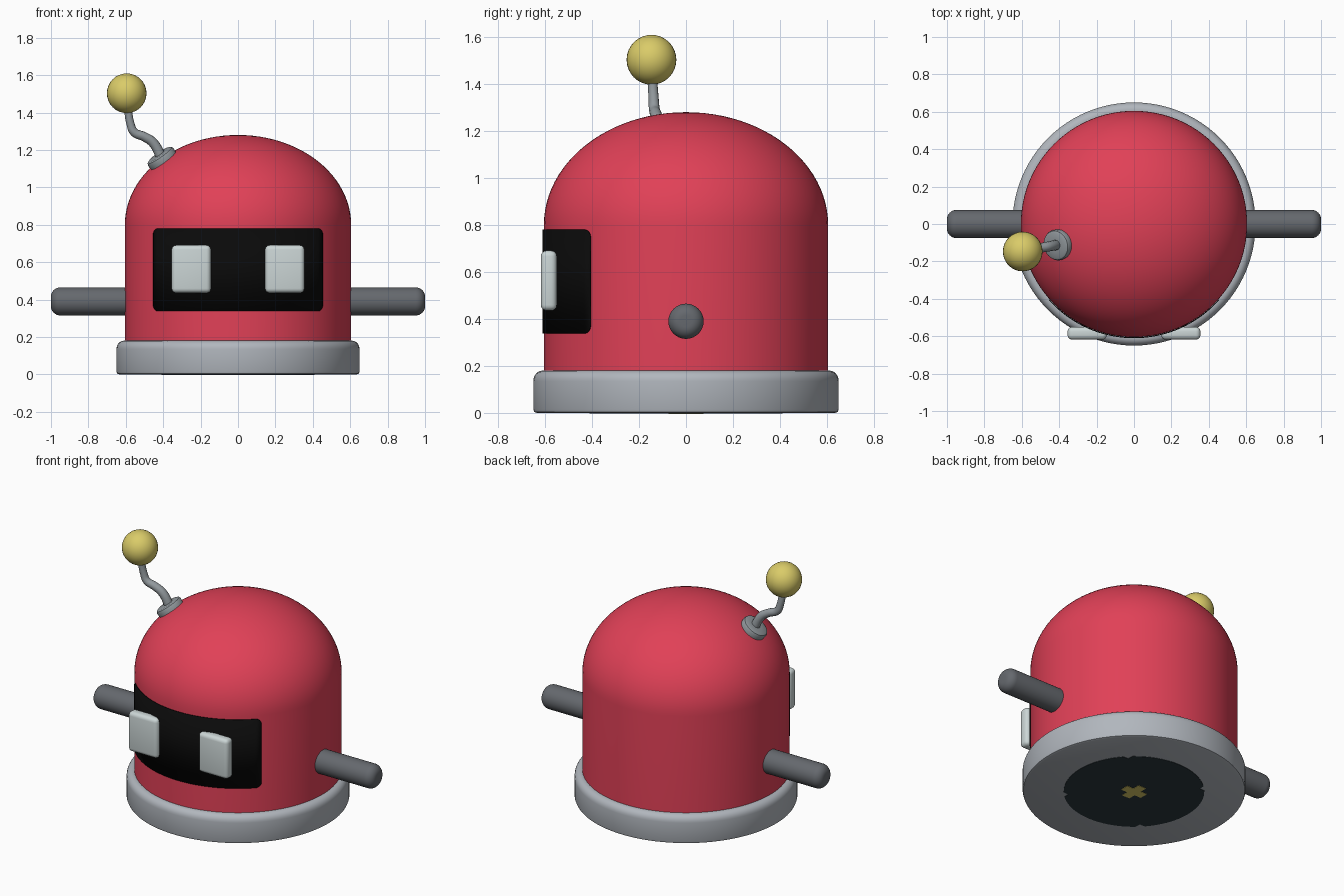
import bpy, bmesh
from math import sin, cos, pi, asin, sqrt
from mathutils import Vector

if "Cube" in bpy.data.objects:
    bpy.data.objects.remove(bpy.data.objects["Cube"], do_unlink=True)


def material(name, rgb):
    m = bpy.data.materials.new(name)
    m.use_nodes = True
    m.diffuse_color = (*rgb, 1)
    m.node_tree.nodes["Principled BSDF"].inputs["Base Color"].default_value = (*rgb, 1)
    return m


red = material("red", (0.75, 0.052, 0.095))
light_grey = material("light grey", (0.44, 0.47, 0.51))
mid_grey = material("mid grey", (0.29, 0.32, 0.34))
dark_grey = material("dark grey", (0.13, 0.14, 0.155))
black = material("black", (0.003, 0.003, 0.003))
pale = material("pale grey", (0.60, 0.67, 0.67))
yellow = material("yellow", (0.70, 0.60, 0.14))
slate = material("dark slate", (0.025, 0.04, 0.047))


def finish(ob, mat, smooth=True, angle=0.6):
    ob.data.materials.clear()
    ob.data.materials.append(mat)
    if smooth:
        bpy.ops.object.select_all(action="DESELECT")
        ob.select_set(True)
        bpy.context.view_layer.objects.active = ob
        bpy.ops.object.shade_smooth_by_angle(angle=angle)
    return ob


def mesh_object(name, bm, mat, smooth=True, angle=0.6):
    bmesh.ops.recalc_face_normals(bm, faces=bm.faces)
    me = bpy.data.meshes.new(name)
    bm.to_mesh(me)
    bm.free()
    ob = bpy.data.objects.new(name, me)
    bpy.context.collection.objects.link(ob)
    return finish(ob, mat, smooth, angle)


def lathe(name, profile, mat, steps=96, angle=0.6):
    """Spin a radius/height profile, starting and ending on the axis."""
    bm = bmesh.new()
    vs = [bm.verts.new((r, 0, z)) for r, z in profile]
    edges = [bm.edges.new(p) for p in zip(vs, vs[1:])]
    bmesh.ops.spin(bm, geom=vs + edges, axis=(0, 0, 1), cent=(0, 0, 0),
                   angle=2 * pi, steps=steps, use_duplicate=False)
    bmesh.ops.remove_doubles(bm, verts=bm.verts, dist=0.0005)
    return mesh_object(name, bm, mat, True, angle)


# Domed body
R = 0.605
dome = [(R * cos(t), 0.8 + 0.48 * sin(t)) for t in [i * pi / 48 for i in range(25)]]
lathe("body", [(0, 0.1), (R, 0.1)] + dome, red)

# Base ring with rounded shoulder
shoulder = [(0.61 + 0.04 * cos(t), 0.135 + 0.045 * sin(t)) for t in [i * pi / 12 for i in range(7)]]
lathe("base", [(0, 0), (0.635, 0), (0.646, 0.004), (0.65, 0.015)] + shoulder + [(0, 0.18)],
      light_grey, angle=0.8)

# Arms: rods with rounded ends
for side, x in (("left", 1), ("right", -1)):
    tip = [(0.025 + 0.05 * cos(t), 0.95 + 0.05 * sin(t)) for t in [i * pi / 16 for i in range(9)]]
    arm = lathe(side + "_arm", [(0, 0.5), (0.075, 0.5)] + tip + [(0, 1.0)], dark_grey, 32)
    arm.rotation_euler = (0, x * pi / 2, 0)
    arm.location.z = 0.39

# Visor: curved plate with rounded corners
half, corner = asin(0.45 / R), 0.035
arc = half * R
rows = []
bm = bmesh.new()
spots = [corner * (1 - cos(i * pi / 12)) for i in range(7)]
along = [-arc + s for s in spots]
along += [-arc + corner + (arc - corner) * 2 * i / 48 for i in range(1, 48)]
along += [arc - s for s in reversed(spots)]
for s in along:
    d = max(0, abs(s) - (arc - corner))
    cut = corner - sqrt(max(0, corner * corner - d * d))
    a = s / R
    rows.append([bm.verts.new(((R + 0.003) * sin(a), -(R + 0.003) * cos(a), z))
                 for z in (0.338 + cut, 0.78 - cut)])
for p, q in zip(rows, rows[1:]):
    bm.faces.new((p[0], q[0], q[1], p[1]))
visor = mesh_object("visor", bm, black)
solid = visor.modifiers.new("thickness", "SOLIDIFY")
solid.thickness = 0.005
solid.offset = 0

# Eyes: softly bevelled slabs
for side, x in (("left", 0.25), ("right", -0.25)):
    bm = bmesh.new()
    bmesh.ops.create_cube(bm, size=1)
    bmesh.ops.scale(bm, vec=(0.21, 0.068, 0.255), verts=bm.verts)
    bmesh.ops.bevel(bm, geom=bm.edges[:], offset=0.024, segments=4, profile=0.5, affect="EDGES")
    eye = mesh_object(side + "_eye", bm, pale)
    eye.location = (x, -0.584, 0.563)

# Antenna: tilted mount, bent tapering stalk and ball
mount = lathe("antenna_mount", [(0, -0.03), (0.08, -0.03), (0.083, 0.005), (0.078, 0.016),
                                (0.066, 0.022), (0.03, 0.022), (0, 0.022)], mid_grey, 32)
mount.location = (-0.41, -0.112, 1.158)
mount.rotation_euler = Vector((-0.56, -0.16, 0.81)).to_track_quat("Z", "Y").to_euler()

curve = bpy.data.curves.new("antenna_stalk", "CURVE")
curve.dimensions = "3D"
curve.bevel_depth = 0.026
curve.bevel_resolution = 4
curve.use_fill_caps = True
spline = curve.splines.new("BEZIER")
path = [(-0.405, -0.11, 1.15), (-0.455, -0.12, 1.24), (-0.5, -0.128, 1.27),
        (-0.555, -0.135, 1.295), (-0.575, -0.138, 1.34), (-0.592, -0.146, 1.46)]
spline.bezier_points.add(len(path) - 1)
for i, (bp, co) in enumerate(zip(spline.bezier_points, path)):
    bp.co = co
    bp.handle_left_type = bp.handle_right_type = "AUTO"
    bp.radius = 1.08 - 0.06 * i
stalk = bpy.data.objects.new("antenna_stalk", curve)
bpy.context.collection.objects.link(stalk)
curve.materials.append(mid_grey)

bm = bmesh.new()
bmesh.ops.create_uvsphere(bm, u_segments=32, v_segments=16, radius=0.106)
ball = mesh_object("antenna_ball", bm, yellow)
ball.location = (-0.595, -0.147, 1.503)


def plate(name, outline, z, mat):
    """Thin flat plate on the underside."""
    bm = bmesh.new()
    face = bm.faces.new([bm.verts.new((x, y, z)) for x, y in outline])
    out = bmesh.ops.extrude_face_region(bm, geom=[face])
    bmesh.ops.translate(bm, vec=(0, 0, 0.004),
                        verts=[v for v in out["geom"] if isinstance(v, bmesh.types.BMVert)])
    return mesh_object(name, bm, mat, False)


# Underside disc with four small notches, and a cross at its centre
disc = []
for i in range(96):
    r = 0.385 if i % 24 == 12 else 0.41
    disc.append((r * cos(i * pi / 48), r * sin(i * pi / 48)))
plate("underside_disc", disc, -0.002, slate)

cross = []
for c, s in ((1, 0), (0, 1), (-1, 0), (0, -1)):
    for u, v in ((0.075, -0.028), (0.075, 0.028), (0.028, 0.028)):
        cross.append((u * c - v * s, u * s + v * c))
plate("underside_cross", cross, -0.004, yellow)
